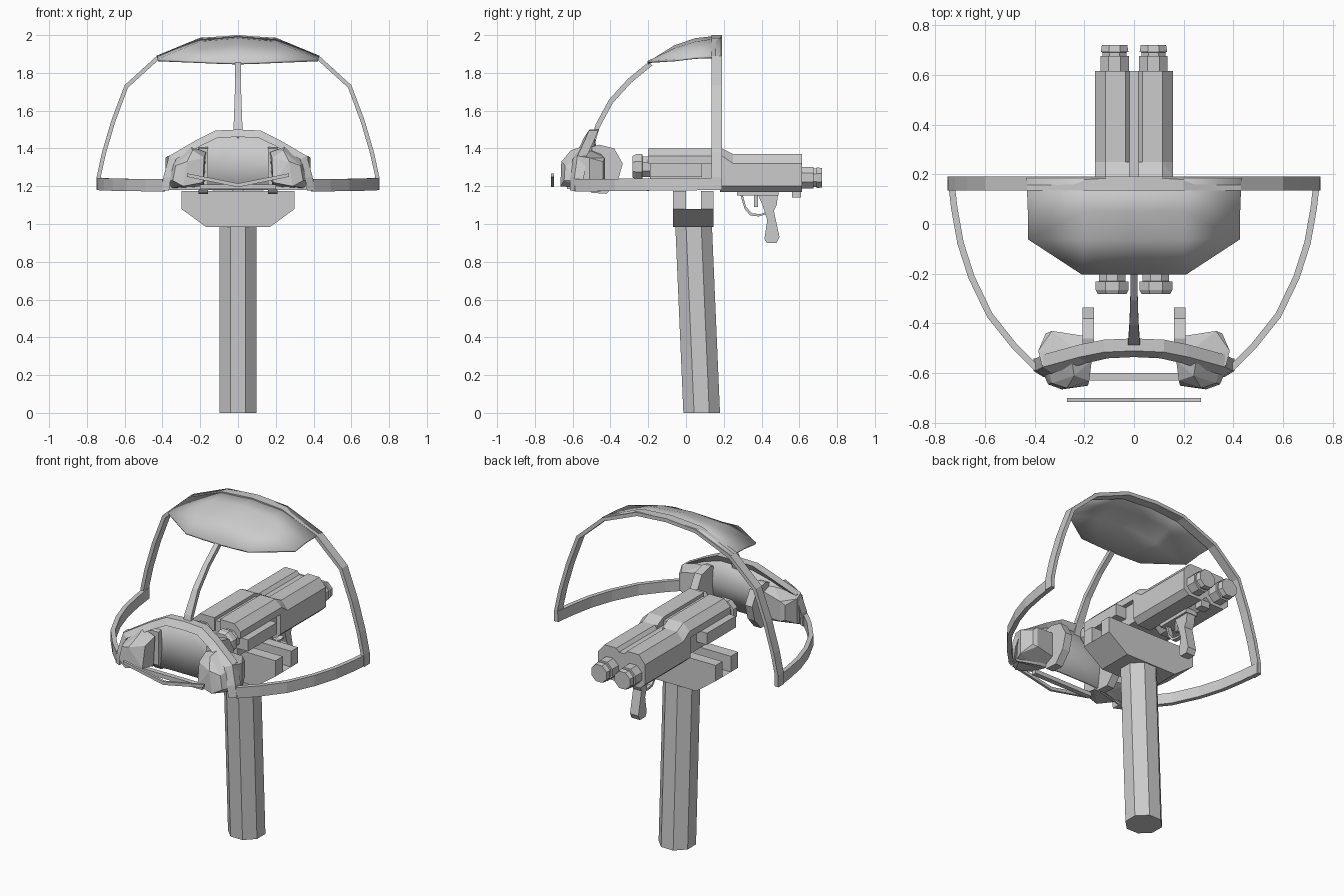
import bpy, bmesh, math
from mathutils import Vector

cube = bpy.data.objects.get("Cube")
if cube:
    bpy.data.objects.remove(cube, do_unlink=True)

grey = bpy.data.materials.new("plain_grey")
grey.use_nodes = True
grey.diffuse_color = (0.6, 0.6, 0.6, 1)
grey.node_tree.nodes["Principled BSDF"].inputs["Base Color"].default_value = (0.6, 0.6, 0.6, 1)


def finish(name, bm, mirror=False, smooth=False):
    bmesh.ops.recalc_face_normals(bm, faces=bm.faces)
    mesh = bpy.data.meshes.new(name)
    bm.to_mesh(mesh)
    bm.free()
    mesh.materials.append(grey)
    ob = bpy.data.objects.new(name, mesh)
    bpy.context.collection.objects.link(ob)
    if mirror:
        ob.modifiers.new("Mirror", "MIRROR").merge_threshold = 0.0005
    if smooth:
        bpy.ops.object.select_all(action="DESELECT")
        ob.select_set(True)
        bpy.context.view_layer.objects.active = ob
        bpy.ops.object.shade_smooth_by_angle(angle=math.radians(35))
    return ob


def loft(name, rings, mirror=False, smooth=False, cap_start=True):
    """Join matching closed rings of points and cap the ends."""
    bm = bmesh.new()
    loops = [[bm.verts.new(p) for p in ring] for ring in rings]
    n = len(loops[0])
    for a, b in zip(loops, loops[1:]):
        for i in range(n):
            j = (i + 1) % n
            bm.faces.new((a[i], a[j], b[j], b[i]))
    if cap_start:
        bm.faces.new(loops[0])
    bm.faces.new(loops[-1])
    return finish(name, bm, mirror, smooth)


def along_y(name, profile, ys, **kw):
    return loft(name, [[(x, y, z) for x, z in profile] for y in ys], **kw)


def along_x(name, profile, xs, **kw):
    return loft(name, [[(x, y, z) for y, z in profile] for x in xs], **kw)


def box(name, x, y, z, mirror=False):
    return along_y(name, [(x[0], z[0]), (x[1], z[0]), (x[1], z[1]), (x[0], z[1])], y, mirror=mirror)


def hull(name, points):
    bm = bmesh.new()
    for p in points:
        bm.verts.new(p)
    bmesh.ops.convex_hull(bm, input=bm.verts)
    return finish(name, bm, mirror=True)


def octagon(r):
    return [(r * math.cos(math.radians(22.5 + 45 * i)), r * math.sin(math.radians(22.5 + 45 * i)))
            for i in range(8)]


def canister(name, cx, cz, steps):
    """Eight sided stepped cap along y; steps are (y, radius)."""
    loft(name, [[(cx + u, y, cz + v) for u, v in octagon(r)] for y, r in steps], mirror=True)


def sheet(name, rows, thickness, smooth=True):
    """Thin half shell from rows of points, mirrored across the middle."""
    bm = bmesh.new()
    grid = [[bm.verts.new(p) for p in row] for row in rows]
    for a, b in zip(grid, grid[1:]):
        for i in range(len(a) - 1):
            bm.faces.new((a[i], a[i + 1], b[i + 1], b[i]))
    ob = finish(name, bm, True, smooth)
    solid = ob.modifiers.new("Solidify", "SOLIDIFY")
    solid.thickness, solid.offset = thickness, 0
    return ob


# Leaning post
loft("post", [[(u, y + v, z) for u, v in octagon(0.105)] for y, z in ((0.083, 0), (0.04, 1.0))])

# Cradle: tapered base with two raised walls
along_y("cradle_base", [(-0.17, 0.985), (0.17, 0.985), (0.3, 1.08), (-0.3, 1.08)], (-0.07, 0.145))
box("cradle_front_wall", (-0.3, 0.3), (-0.07, 0.0), (1.08, 1.175))
box("cradle_rear_wall", (-0.3, 0.3), (0.08, 0.145), (1.08, 1.175))

# Twin gun body
tube = [(0, 1.2), (0.035, 1.17), (0.125, 1.17), (0.157, 1.2), (0.157, 1.32),
        (0.115, 1.37), (0.035, 1.37), (0.018, 1.35), (0, 1.35)]
along_y("gun_tube", tube, (0.18, 0.615), mirror=True)
housing = [(0.018, 1.32), (0.157, 1.32), (0.157, 1.36), (0.115, 1.4), (0.018, 1.4)]
along_y("gun_housing", housing, (-0.2, 0.19), mirror=True)
hull("housing_slope", [(x, 0.19, z) for x, z in housing]
     + [(x, 0.25, z) for x, z in ((0.018, 1.32), (0.157, 1.32), (0.115, 1.37), (0.018, 1.37))])
box("gun_core", (-0.13, 0.13), (-0.19, 0.19), (1.2, 1.38))
box("side_rail", (0.12, 0.2), (-0.19, 0.085), (1.25, 1.32), mirror=True)
canister("muzzle", 0.088, 1.303,
         [(-0.19, 0.058), (-0.23, 0.058), (-0.232, 0.072), (-0.265, 0.072), (-0.282, 0.062)])
canister("rear_cap", 0.078, 1.245,
         [(0.6, 0.062), (0.675, 0.062), (0.676, 0.052), (0.69, 0.052), (0.692, 0.06), (0.72, 0.055)])

# Grip, trigger guard and stud
along_x("grip", [(0.37, 1.18), (0.49, 1.18), (0.48, 1.1), (0.465, 1.07), (0.495, 0.93), (0.48, 0.9),
                 (0.43, 0.9), (0.415, 0.92), (0.43, 1.02), (0.405, 1.1)], (-0.028, 0.028))
guard = [(0.28, 1.18), (0.31, 1.08), (0.34, 1.045), (0.385, 1.04), (0.43, 1.055)]
loft("trigger_guard", [[(-0.014, y, z), (0.014, y, z), (0.014, y + 0.008, z + 0.012),
                        (-0.014, y + 0.008, z + 0.012)] for y, z in guard])
box("trigger", (-0.01, 0.01), (0.36, 0.38), (1.09, 1.18))
box("guard_base", (-0.04, 0.04), (0.27, 0.49), (1.15, 1.18))
box("stud", (-0.03, 0.03), (0.56, 0.61), (1.14, 1.18))

# Rear hoop of the canopy
hoop = [(0.75, 1.18), (0.748, 1.25), (0.72, 1.38), (0.67, 1.55), (0.6, 1.735), (0.43, 1.89), (0.2, 1.985), (0, 2.0)]
rings = []
for x, z in hoop:
    inner = Vector((x, z)) - (Vector((x, z)) - Vector((0, 1.3))).normalized() * 0.022
    rings.append([(x, 0.19, z), (x, 0.135, z), (inner.x, 0.135, inner.y), (inner.x, 0.19, inner.y)])
loft("canopy_hoop", rings + [[(-x, y, z) for x, y, z in r] for r in rings[-2::-1]])

# Roof shell
sheet("canopy_roof", [
    [(0, 0.185, 1.993), (0.2, 0.185, 1.98), (0.43, 0.185, 1.885)],
    [(0, 0.05, 1.978), (0.2, 0.05, 1.96), (0.425, 0.05, 1.88)],
    [(0, -0.06, 1.94), (0.2, -0.06, 1.925), (0.425, -0.06, 1.867)],
    [(0, -0.2, 1.85), (0.1, -0.2, 1.853), (0.21, -0.2, 1.858)]], 0.012)

# Middle rib from roof to visor
rib = [(-0.19, 1.85, 0.015), (-0.3, 1.76, 0.015), (-0.4, 1.65, 0.018), (-0.47, 1.52, 0.023), (-0.49, 1.45, 0.025)]
loft("canopy_rib", [[(-w, y - 0.008, z + 0.008), (w, y - 0.008, z + 0.008),
                     (w, y + 0.012, z - 0.01), (-w, y + 0.012, z - 0.01)] for y, z, w in rib])

# Side rails of the lower ring
ring = [(0.75, 0.19), (0.735, 0.06), (0.71, -0.08), (0.665, -0.22), (0.59, -0.375), (0.49, -0.5), (0.4, -0.59)]
rings = []
for x, y in ring:
    p = Vector((x, y))
    q = p - (p - Vector((0, 0.1))).normalized() * 0.026
    drop = 0.01 * (0.19 - y)
    rings.append([(v.x, v.y, z - drop) for v, z in ((p, 1.18), (p, 1.245), (q, 1.245), (q, 1.18))])
loft("ring_rail", rings, mirror=True)

# Visor frame arch, leaning back toward the top
arch = [(0.405, -0.59, 1.175), (0.395, -0.59, 1.25), (0.365, -0.575, 1.36), (0.22, -0.535, 1.445),
        (0.12, -0.515, 1.495), (0, -0.51, 1.5)]
rings = []
for x, y, z in arch:
    inner = Vector((x, z)) - (Vector((x, z)) - Vector((0, 1.2))).normalized() * 0.04
    rings.append([(x, y, z), (inner.x, y - 0.025, inner.y), (inner.x, y + 0.03, inner.y), (x, y + 0.05, z)])
loft("visor_frame", rings + [[(-x, y, z) for x, y, z in r] for r in rings[-2::-1]])

# Shield behind the frame
sheet("visor_shield", [
    [(0, -0.49, 1.47), (0.11, -0.495, 1.465), (0.22, -0.51, 1.42), (0.345, -0.545, 1.35)],
    [(0, -0.475, 1.32), (0.11, -0.48, 1.32), (0.23, -0.5, 1.31), (0.375, -0.55, 1.28)],
    [(0, -0.5, 1.18), (0.11, -0.5, 1.18), (0.24, -0.515, 1.18), (0.38, -0.56, 1.18)]], 0.015)

# Pads in front, pods behind and the round plates
hull("visor_pad", [
    (0.18, -0.55, 1.2), (0.17, -0.55, 1.38), (0.25, -0.55, 1.41), (0.35, -0.55, 1.34), (0.38, -0.57, 1.23),
    (0.35, -0.56, 1.19), (0.185, -0.65, 1.22), (0.18, -0.63, 1.35), (0.24, -0.61, 1.39), (0.27, -0.66, 1.33),
    (0.33, -0.64, 1.31), (0.345, -0.645, 1.23), (0.29, -0.665, 1.2)])
hull("visor_pod", [(x, y, z) for x, y, a, b in (
    (0.2, -0.45, 1.22, 1.37), (0.33, -0.43, 1.23, 1.35), (0.355, -0.44, 1.24, 1.33),
    (0.385, -0.51, 1.2, 1.35), (0.37, -0.57, 1.18, 1.36), (0.2, -0.53, 1.18, 1.4)) for z in (a, b)])
along_x("round_plate", [(-0.53, 1.2), (-0.5, 1.165), (-0.42, 1.16), (-0.36, 1.23), (-0.335, 1.32),
                        (-0.38, 1.4), (-0.46, 1.42), (-0.53, 1.4)], (0.16, 0.208), mirror=True)

# Low cross bar and the thin bent strip in front
box("cross_bar", (-0.2, 0.2), (-0.63, -0.6), (1.185, 1.21))
along_y("front_strip", [(0.27, 1.25), (0, 1.195), (-0.27, 1.25), (-0.27, 1.268), (0, 1.215), (0.27, 1.268)],
        (-0.715, -0.7))
